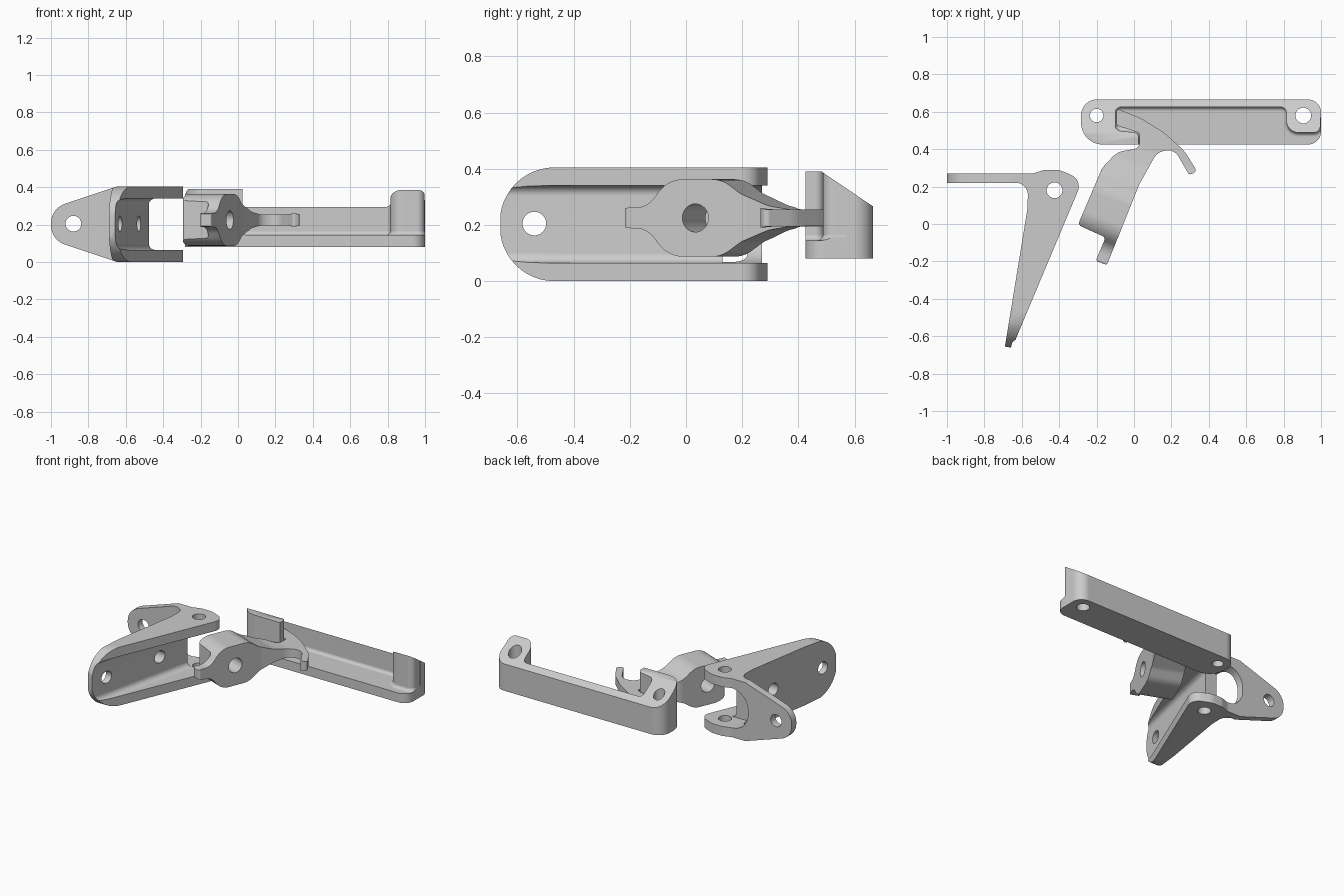
import bpy, bmesh, math
from mathutils import Vector

if "Cube" in bpy.data.objects:
    bpy.data.objects.remove(bpy.data.objects["Cube"])

X, Y, Z = Vector((1, 0, 0)), Vector((0, 1, 0)), Vector((0, 0, 1))
U = Vector((.37, .93, 0)).normalized()      # lever length direction
N = Vector((U.y, -U.x, 0))                  # lever hub axis
XY, XZ, YZ, UZ = (X, Y, Z), (X, Z, Y), (Y, Z, X), (U, Z, N)


def outline(corners):
    """Polygon of (a, b[, radius]) corners with arcs at the corners."""
    out, n = [], len(corners)
    for i, c in enumerate(corners):
        p = Vector(c[:2])
        r = c[2] if len(c) > 2 else 0
        a = Vector(corners[i - 1][:2]) - p
        b = Vector(corners[(i + 1) % n][:2]) - p
        half = a.angle(b) / 2
        if r == 0 or half > 1.55:
            out.append(p)
            continue
        t = min(r / math.tan(half), .48 * a.length, .48 * b.length)
        r = t * math.tan(half)
        a.normalize()
        b.normalize()
        mid = p + (a + b).normalized() * (r / math.sin(half))
        s, e = p + a * t - mid, p + b * t - mid
        turn = math.pi - 2 * half
        sign = 1 if s.x * e.y - s.y * e.x > 0 else -1
        k = max(2, math.ceil(turn / .14))
        for j in range(k + 1):
            g = sign * turn * j / k
            out.append(mid + Vector((s.x * math.cos(g) - s.y * math.sin(g),
                                     s.x * math.sin(g) + s.y * math.cos(g))))
    return out


def circle(a, b, r, n=40):
    return [Vector((a + r * math.cos(i * math.tau / n), b + r * math.sin(i * math.tau / n)))
            for i in range(n)]


def prism(name, pts, axes, lo, hi, bevel=0, pick=None):
    """Extrude a 2D outline between lo and hi; optionally round picked edges."""
    bm = bmesh.new()
    A, B, C = axes
    rings = [[bm.verts.new(A * p[0] + B * p[1] + C * h) for p in pts] for h in (lo, hi)]
    n = len(pts)
    bm.faces.new(rings[0])
    bm.faces.new(rings[1])
    for i in range(n):
        j = (i + 1) % n
        bm.faces.new((rings[0][i], rings[0][j], rings[1][j], rings[1][i]))
    bmesh.ops.recalc_face_normals(bm, faces=bm.faces)
    if bevel:
        edges = [e for e in bm.edges if pick(e)]
        bmesh.ops.bevel(bm, geom=edges, offset=bevel, segments=5, profile=.5,
                        affect='EDGES', clamp_overlap=True)
    me = bpy.data.meshes.new(name)
    bm.to_mesh(me)
    bm.free()
    ob = bpy.data.objects.new(name, me)
    bpy.context.collection.objects.link(ob)
    return ob


def apply(ob, mod):
    bpy.context.view_layer.objects.active = ob
    bpy.ops.object.modifier_apply(modifier=mod.name)


def combine(ob, tool, op='DIFFERENCE'):
    m = ob.modifiers.new('cut', 'BOOLEAN')
    m.object, m.operation, m.solver = tool, op, 'EXACT'
    apply(ob, m)
    bpy.data.objects.remove(tool)


def drill(ob, a, b, r, axes, lo, hi):
    combine(ob, prism('drill', circle(a, b, r), axes, lo, hi))


def finish(ob):
    bpy.ops.object.select_all(action='DESELECT')
    ob.select_set(True)
    bpy.context.view_layer.objects.active = ob
    bpy.ops.object.shade_smooth_by_angle(angle=math.radians(35))
    m = ob.modifiers.new('normals', 'WEIGHTED_NORMAL')
    m.keep_sharp = True


# Bracket: side profile trimmed by its front and end outlines
bracket = prism('bracket', outline([
    (-1.0, .22), (-.565, .22, .08), (-.57, .08, .05), (-.69, -.655), (-.648, -.663),
    (-.628, -.605, .05), (-.275, .235, .11), (-.40, .29, .11), (-.48, .29, .08),
    (-.54, .27, .06), (-1.0, .27)]), XY, 0, .405)
combine(bracket, prism('taper', outline([
    (-1, .118, .11), (-.68, .012, .02), (-.645, 0), (0, 0), (0, .405), (-.645, .405),
    (-.68, .393, .02), (-1, .287, .11)]), XZ, -1, 1), 'INTERSECT')
combine(bracket, prism('round_end', outline([
    (-.663, 0, .2), (.5, 0), (.5, .405), (-.663, .405, .2)]), YZ, -1.2, 0), 'INTERSECT')
# Channel between the two ears, with a fillet against the back wall
wall = [(-.476, .135), (-.678, -.75), (0, -.75), (0, .135)]
combine(bracket, prism('channel', wall, XY, .065, .34, .035, lambda e: all(
    v.co.x < -.4 for v in e.verts) and abs(e.verts[0].co.z - e.verts[1].co.z) < .01))
# Rounded notch through the mounting flange
combine(bracket, prism('notch', outline([
    (-.665, .065, .125), (0, .065), (0, .34), (-.665, .34, .125)]), XZ, .13, .5))
drill(bracket, -.425, .18, .042, XY, -.1, .6)
drill(bracket, -.88, .205, .042, XZ, .1, .4)
for y in (-.54, -.1):
    drill(bracket, y, .205, .042, YZ, -.8, -.4)
finish(bracket)

# Hook lever: plan profile intersected with its side profile
lever = prism('hook_lever', outline([
    (-.205, -.197, .012), (-.145, -.219, .012), (.03, .215, .1), (.125, .385, .08),
    (.215, .40, .08), (.295, .262, .015), (.338, .28, .02), (.27, .39, .2),
    (.163, .487, .3), (.03, .57, .3), (-.093, .617, .012), (-.093, .527, .012),
    (.03, .487, .02), (.03, .405, .04), (-.09, .385, .1), (-.17, .30, .1),
    (-.30, -.005, .02), (-.152, -.072, .02)]), XY, .05, .40)
half = [(-.262, .036, .015), (-.17, .038, .09), (-.09, .138, .12), (.115, .138, .12),
        (.19, .085, .1), (.30, .043, .15), (.39, .030, .2), (.75, .028)]
side = [(u, .225 + h, *r) for u, h, *r in half]
side += [(u, .225 - h, *r) for u, h, *r in reversed(half)]
combine(lever, prism('side', outline(side), UZ, -.6, .6), 'INTERSECT')
drill(lever, .015, .225, .05, UZ, -.6, .3)
soft = lever.modifiers.new('soft_edges', 'BEVEL')
soft.width, soft.segments, soft.limit_method = .008, 2, 'ANGLE'
soft.angle_limit = math.radians(50)
apply(lever, soft)
finish(lever)

# Catch bar: rounded bar, hollowed to leave the rear wall, hooked end and round post
bar = prism('catch_bar', outline([
    (-.283, .425, .15), (1.0, .425, .07), (1.0, .666, .07), (-.283, .666, .085)]),
    XY, .08, .39)
combine(bar, prism('hollow', outline([
    (-.1, .625, .03), (.815, .625, .03), (.815, .488, .088), (.997, .488, .088),
    (.997, .57), (1.1, .57), (1.1, .35), (.025, .35), (.025, .488, .03),
    (-.1, .50, .03)]), XY, .145, .6, .022, lambda e: all(v.co.z < .2 for v in e.verts)))
combine(bar, prism('slope', [(.48, .392), (.70, .243), (.70, .6), (.48, .6)], YZ, -1, 2))
drill(bar, -.2, .58, .036, XY, 0, .6)
drill(bar, .905, .58, .042, XY, 0, .6)
finish(bar)
